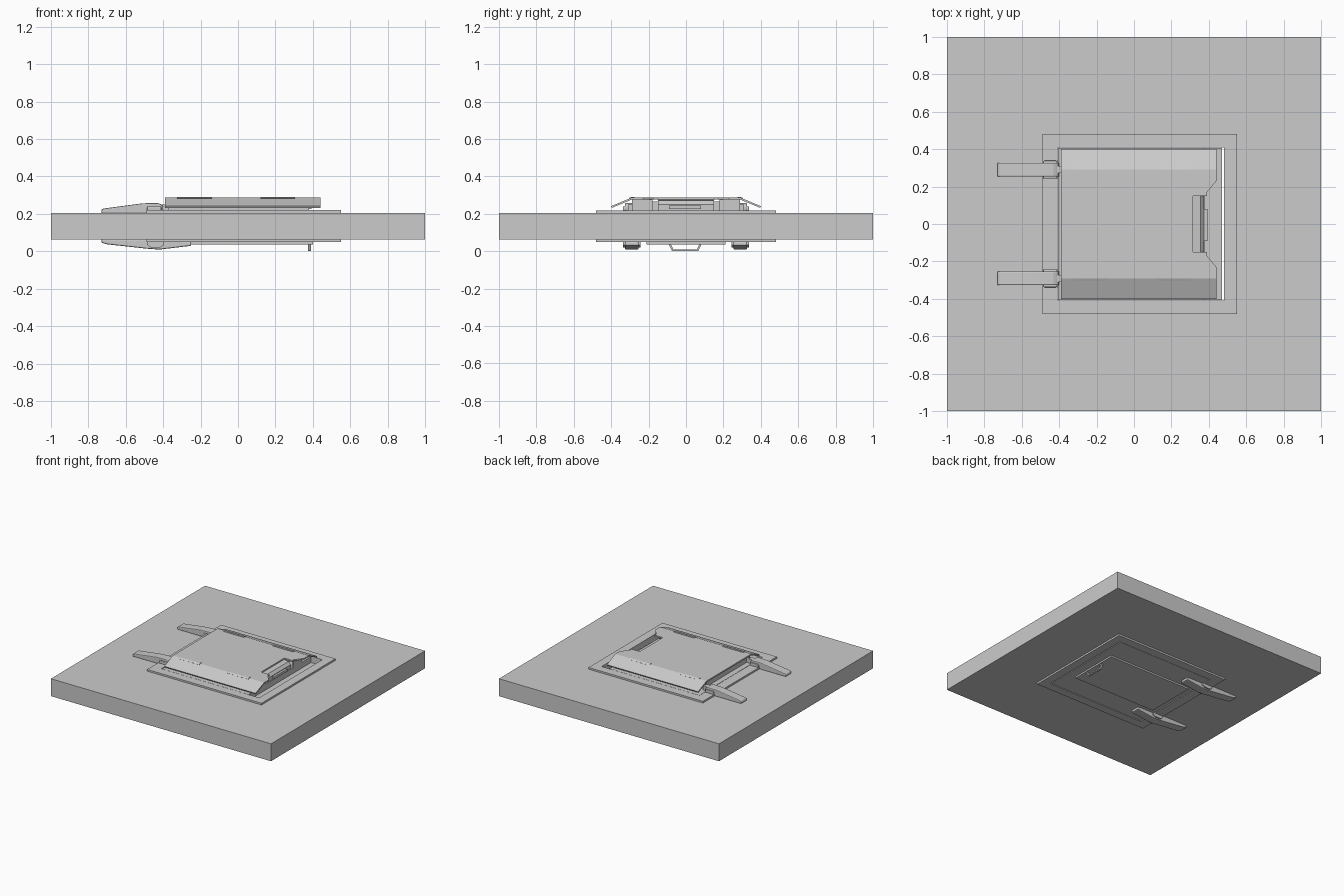
import bpy, bmesh

if "Cube" in bpy.data.objects:
    bpy.data.objects.remove(bpy.data.objects["Cube"])


def prism(name, pts, a, b, axis, bevel=0.0):
    """Extrude a closed 2D profile from a to b along an axis."""
    place = {'x': lambda p, t: (t, p[0], p[1]),
             'y': lambda p, t: (p[0], t, p[1]),
             'z': lambda p, t: (p[0], p[1], t)}[axis]
    bm = bmesh.new()
    lo = [bm.verts.new(place(p, a)) for p in pts]
    hi = [bm.verts.new(place(p, b)) for p in pts]
    n = len(pts)
    bm.faces.new(lo)
    bm.faces.new(hi[::-1])
    for i in range(n):
        j = (i + 1) % n
        bm.faces.new((lo[i], hi[i], hi[j], lo[j]))
    return finish(name, bm, bevel)


def finish(name, bm, bevel=0.0):
    bmesh.ops.recalc_face_normals(bm, faces=bm.faces)
    me = bpy.data.meshes.new(name)
    bm.to_mesh(me)
    bm.free()
    ob = bpy.data.objects.new(name, me)
    bpy.context.collection.objects.link(ob)
    if bevel:
        m = ob.modifiers.new("bevel", 'BEVEL')
        m.width = bevel
        m.segments = 2
    return ob


def rect(x0, x1, y0, y1):
    return [(x0, y0), (x1, y0), (x1, y1), (x0, y1)]


def box(name, x0, x1, y0, y1, z0, z1, bevel=0.0):
    return prism(name, rect(x0, x1, y0, y1), z0, z1, 'z', bevel)


def ring(name, outer, inner, z0, z1):
    """Rectangular frame with an open middle."""
    bm = bmesh.new()
    loops = [[bm.verts.new((x, y, z)) for x, y in rect(*r)]
             for r, z in ((outer, z0), (outer, z1), (inner, z1), (inner, z0))]
    for k in range(4):
        p, q = loops[k], loops[(k + 1) % 4]
        for i in range(4):
            j = (i + 1) % 4
            bm.faces.new((p[i], p[j], q[j], q[i]))
    return finish(name, bm)


def mirrored(ys, s):
    return sorted(s * y for y in ys)


HOLE = (-0.41, 0.48, -0.41, 0.41)
RIM = (-0.49, 0.55, -0.48, 0.48)

# Floor slab and the frame lips on both faces
ring("floor_slab", (-1, 1, -1, 1), HOLE, 0.062, 0.205)
ring("upper_frame", RIM, HOLE, 0.2, 0.219)
ring("lower_frame", RIM, HOLE, 0.048, 0.066)

# Door slab, with a stepped latch well at the free end
prism("door_body", [(-0.405, 0.05), (0.47, 0.05), (0.47, 0.17), (0.38, 0.17),
                    (0.38, 0.217), (-0.405, 0.217)], -0.405, 0.405, 'y')
prism("door_core", [(-0.27, 0.21), (0.27, 0.21), (0.27, 0.255),
                    (0.26, 0.265), (-0.26, 0.265), (-0.27, 0.255)],
      -0.36, 0.30, 'x')
box("door_underplate", -0.36, 0.40, -0.21, 0.21, 0.037, 0.052)

# Folded cover: flat centre panel with latch notch
half = [(0.44, 0.29), (0.44, 0.23), (0.39, 0.17), (0.39, 0.15), (0.315, 0.15)]
panel = [(-0.39, -0.29), (-0.39, 0.29)] + half + [(x, -y) for x, y in half[::-1]]
prism("cover_panel", panel, 0.276, 0.287, 'z')

for s, side in ((1, "back"), (-1, "front")):
    # Sloping cover flaps, side rails and vent strips along the fold
    flap = [(0.29, 0.287), (0.40, 0.241), (0.396, 0.232), (0.29, 0.276)]
    prism("cover_flap_" + side, [(s * y, z) for y, z in flap], -0.39, 0.44, 'x')
    a, b = mirrored((0.272, 0.288), s)
    box("cover_rail_" + side, -0.38, 0.38, a, b, 0.215, 0.278)
    for x0, x1 in ((-0.325, -0.14), (0.12, 0.305)):
        strip = [(0.275, 0.285), (0.275, 0.291), (0.29, 0.291), (0.305, 0.284), (0.30, 0.28)]
        prism("cover_strip_" + side, [(s * y, z) for y, z in strip], x0, x1, 'x')

    # Upper hinge arm, and the longer one on the underside
    a, b = mirrored((0.253, 0.327), s)
    prism("upper_hinge_arm_" + side,
          [(-0.73, 0.203), (-0.73, 0.222), (-0.72, 0.228), (-0.51, 0.256),
           (-0.43, 0.258), (-0.408, 0.25), (-0.40, 0.236), (-0.40, 0.216),
           (-0.47, 0.216), (-0.49, 0.203)], a, b, 'y', 0.006)
    prism("lower_hinge_arm_" + side,
          [(-0.73, 0.064), (-0.73, 0.046), (-0.70, 0.037), (-0.48, 0.013),
           (-0.42, 0.009), (-0.25, 0.029), (-0.25, 0.05), (-0.40, 0.064)],
          a, b, 'y', 0.006)
    a, b = mirrored((0.242, 0.338), s)
    box("upper_knuckle_" + side, -0.485, -0.41, a, b, 0.215, 0.24, 0.006)
    prism("lower_knuckle_" + side,
          [(-0.485, 0.052), (-0.485, 0.034), (-0.465, 0.02),
           (-0.415, 0.02), (-0.395, 0.034), (-0.395, 0.052)], a, b, 'y')
    a, b = mirrored((0.272, 0.31), s)
    box("hinge_link_" + side, -0.42, -0.37, a, b, 0.216, 0.25)

    # Cheeks of the latch well
    a, b = mirrored((0.18, 0.272), s)
    box("latch_cheek_" + side, 0.365, 0.38, a, b, 0.17, 0.276)

# Latch block sitting inside the notch
prism("latch_block", [(0.315, 0.262), (0.315, 0.276), (0.355, 0.27),
                      (0.375, 0.25), (0.375, 0.21), (0.30, 0.21), (0.30, 0.262)],
      -0.15, 0.15, 'y')
box("latch_bar", 0.375, 0.392, -0.09, 0.08, 0.225, 0.245)

# Pull handle on the underside: flat trapezoidal loop
prism("lower_handle", [(-0.095, 0.042), (-0.075, 0.0), (0.065, 0.0), (0.085, 0.042),
                       (0.073, 0.042), (0.058, 0.01), (-0.068, 0.01), (-0.083, 0.042)],
      0.375, 0.391, 'x')
